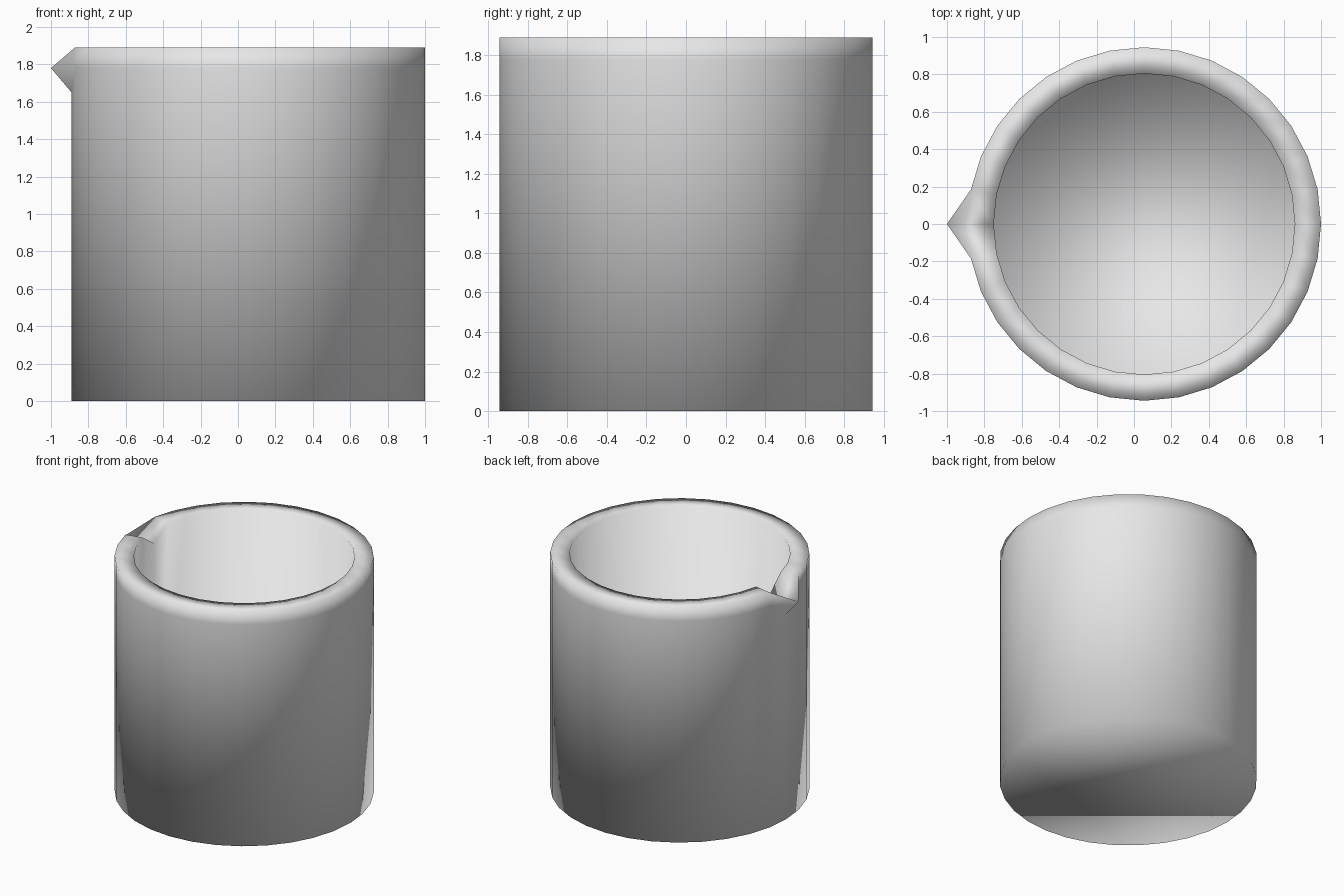
import bpy
import bmesh
from math import cos, sin, tau

cube = bpy.data.objects.get("Cube")
if cube:
    bpy.data.objects.remove(cube, do_unlink=True)

SEGMENTS = 32
SPOUT = SEGMENTS // 2          # ring index facing -x
CENTRE_X = 0.055
OUTER, INNER = 0.945, 0.805
HEIGHT, RIM, FLOOR = 1.89, 1.78, 0.14


def make_material(name, colour):
    mat = bpy.data.materials.new(name)
    mat.use_nodes = True
    mat.diffuse_color = colour
    mat.node_tree.nodes["Principled BSDF"].inputs["Base Color"].default_value = colour
    return mat


bm = bmesh.new()


def ring(radius, z):
    return [bm.verts.new((CENTRE_X + radius * cos(tau * i / SEGMENTS),
                          radius * sin(tau * i / SEGMENTS), z))
            for i in range(SEGMENTS)]


# Wall profile: outside bottom, rim band, rim, then down the inside
profile = [(OUTER, 0), (OUTER, RIM), (OUTER, HEIGHT), (INNER, HEIGHT), (INNER, FLOOR)]
rings = [ring(r, z) for r, z in profile]
for low, high in zip(rings, rings[1:]):
    for i in range(SEGMENTS):
        j = (i + 1) % SEGMENTS
        bm.faces.new((low[i], low[j], high[j], high[i]))

# Underside and inner floor
bm.faces.new(rings[0][::-1])
bm.faces.new(rings[-1])

# Pouring spout: pull the rim out and down into a groove
rings[1][SPOUT].co.z = 1.65
rings[2][SPOUT].co.x = -1.0
rings[2][SPOUT].co.z = RIM
rings[3][SPOUT].co.z = RIM

bmesh.ops.recalc_face_normals(bm, faces=bm.faces)
for face in bm.faces:
    face.smooth = True

mesh = bpy.data.meshes.new("beaker")
bm.to_mesh(mesh)
bm.free()
mesh.materials.append(make_material("light grey", (0.8, 0.8, 0.8, 1)))
beaker = bpy.data.objects.new("beaker", mesh)
bpy.context.collection.objects.link(beaker)
